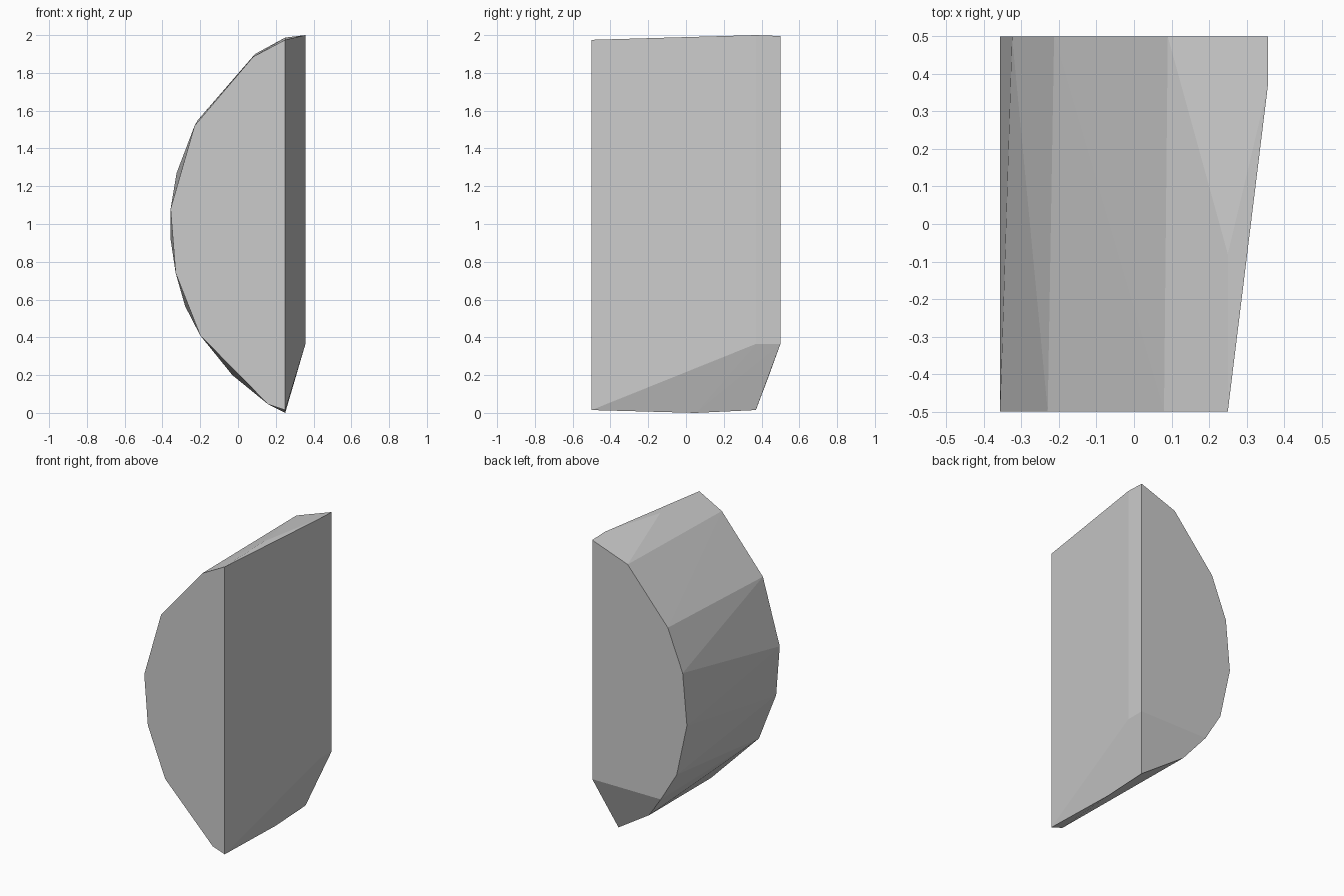
import bpy, bmesh, math

if "Cube" in bpy.data.objects:
    bpy.data.objects.remove(bpy.data.objects["Cube"])

# Front end outline (x, z) on y = -0.5
FRONT = [(0.25, 1.975), (0.08, 1.885), (-0.23, 1.52), (-0.357, 1.08),
         (-0.33, 0.74), (-0.20, 0.41), (0.16, 0.045), (0.25, 0.015)]
# Back end outline (x, z) on y = 0.5
BACK = [(0.357, 1.995), (0.09, 1.90), (-0.213, 1.55), (-0.325, 1.27),
        (-0.357, 0.92), (-0.28, 0.565), (-0.16, 0.365), (0.357, 0.365)]
# Corners between the ends: upper ridge, side wall and chamfered lower back
BETWEEN = [(0.357, 0.37, 2.0), (0.25, -0.08, 1.987), (0.357, 0.37, 0.365),
           (0.25, 0.05, 0.0), (0.25, 0.37, 0.015), (-0.03, 0.44, 0.20)]

grey = bpy.data.materials.new("plain grey")
grey.diffuse_color = (0.6, 0.6, 0.6, 1)
grey.use_nodes = True
grey.node_tree.nodes["Principled BSDF"].inputs["Base Color"].default_value = grey.diffuse_color

# Faceted half-round block, skinned over its corners
bm = bmesh.new()
points = [(x, -0.5, z) for x, z in FRONT] + [(x, 0.5, z) for x, z in BACK] + BETWEEN
for p in points:
    bm.verts.new(p)
hull = bmesh.ops.convex_hull(bm, input=bm.verts[:])
loose = [v for v in bm.verts if not v.link_faces]
bmesh.ops.delete(bm, geom=loose, context='VERTS')

# Merge the flat ends and wall into single faces
bmesh.ops.dissolve_limit(bm, angle_limit=math.radians(0.5),
                         verts=bm.verts[:], edges=bm.edges[:])
bmesh.ops.recalc_face_normals(bm, faces=bm.faces[:])

mesh = bpy.data.meshes.new("faceted_block")
bm.to_mesh(mesh)
bm.free()
mesh.materials.append(grey)
block = bpy.data.objects.new("faceted_block", mesh)
bpy.context.collection.objects.link(block)
